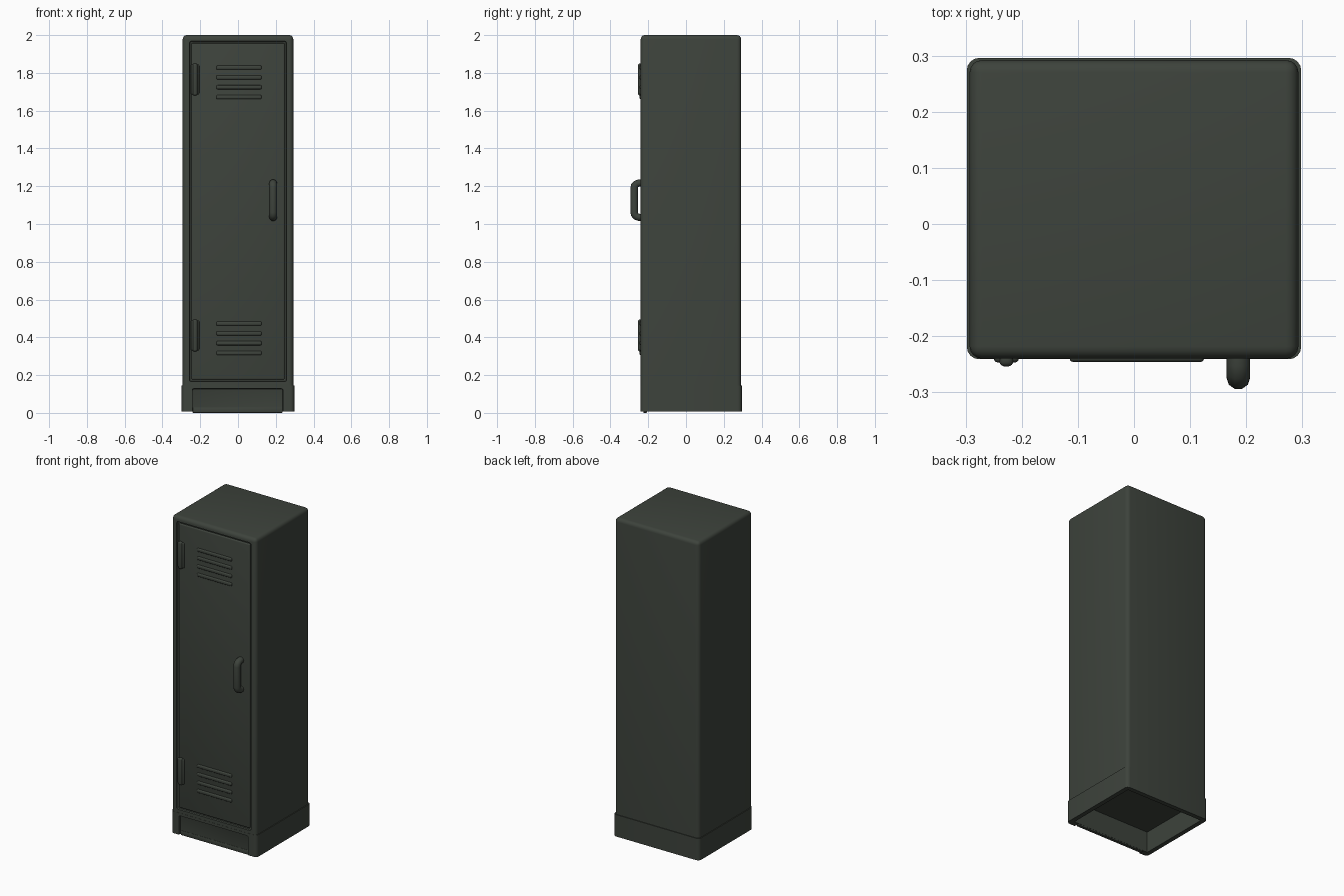
import bpy, bmesh, math
from mathutils import Vector

if "Cube" in bpy.data.objects:
    bpy.data.objects.remove(bpy.data.objects["Cube"])

steel = bpy.data.materials.new("dark green steel")
steel.diffuse_color = (0.047, 0.056, 0.045, 1)
steel.use_nodes = True
steel.node_tree.nodes["Principled BSDF"].inputs["Base Color"].default_value = steel.diffuse_color


def box(name, lo, hi, bevel=0.0, segs=3, edge_rule=None):
    """Box between two corners, optionally with rounded edges."""
    bm = bmesh.new()
    bmesh.ops.create_cube(bm, size=1)
    lo, hi = Vector(lo), Vector(hi)
    for v in bm.verts:
        v.co = Vector([(lo[i] + hi[i]) / 2 + v.co[i] * (hi[i] - lo[i]) for i in range(3)])
    if bevel:
        edges = [e for e in bm.edges if edge_rule is None or edge_rule(e)]
        bmesh.ops.bevel(bm, geom=edges, offset=bevel, segments=segs, profile=0.5, affect='EDGES')
    me = bpy.data.meshes.new(name)
    bm.to_mesh(me)
    bm.free()
    me.materials.append(steel)
    ob = bpy.data.objects.new(name, me)
    bpy.context.collection.objects.link(ob)
    return ob


def smooth(ob, angle=40):
    bpy.ops.object.select_all(action='DESELECT')
    ob.select_set(True)
    bpy.context.view_layer.objects.active = ob
    bpy.ops.object.shade_smooth_by_angle(angle=math.radians(angle))


def cut(ob, cutter):
    """Subtract the cutter and remove it."""
    mod = ob.modifiers.new("cut", 'BOOLEAN')
    mod.operation = 'DIFFERENCE'
    mod.solver = 'EXACT'
    mod.object = cutter
    cutter.hide_render = True
    bpy.ops.object.select_all(action='DESELECT')
    bpy.context.view_layer.objects.active = ob
    ob.select_set(True)
    bpy.ops.object.modifier_apply(modifier=mod.name)
    bpy.data.objects.remove(cutter)


# Cabinet shell: rounded everywhere except around the base
cabinet = box("cabinet", (-0.293, -0.24, 0.14), (0.293, 0.292, 2.0), 0.022, 4,
              lambda e: max(v.co.z for v in e.verts) > 1)
cut(cabinet, box("door_recess", (-0.258, -0.3, 0.165), (0.258, -0.228, 1.968), 0.01, 2))
smooth(cabinet)

# Hollow plinth, open underneath, with a recessed kick plate in front
plinth = box("plinth", (-0.298, -0.241, 0.008), (0.298, 0.296, 0.145), 0.022, 4,
             lambda e: abs(e.verts[0].co.z - e.verts[1].co.z) > 0.1)
cut(plinth, box("plinth_cavity", (-0.27, -0.205, -0.1), (0.27, 0.268, 0.14)))
cut(plinth, box("kick_recess", (-0.242, -0.3, -0.1), (0.238, -0.224, 0.128), 0.008, 2))
smooth(plinth)
smooth(box("kick_lip", (-0.24, -0.226, 0.0), (0.236, -0.206, 0.03), 0.004, 2))

# Door sits in the recess, leaving a narrow groove
smooth(box("door", (-0.247, -0.238, 0.176), (0.247, -0.222, 1.957), 0.007, 3))

# Louvres and hinges, upper and lower
for label, zc, zh in (("upper", 1.75, 1.765), ("lower", 0.395, 0.41)):
    for i in range(4):
        z = zc + (1.5 - i) * 0.052
        smooth(box(f"{label}_louvre_{i + 1}", (-0.115, -0.246, z - 0.011),
                   (0.125, -0.23, z + 0.011), 0.007, 3))
    smooth(box(f"{label}_hinge_plate", (-0.25, -0.247, zh - 0.08), (-0.205, -0.225, zh + 0.08), 0.008, 3))
    smooth(box(f"{label}_hinge_knuckle", (-0.24, -0.254, zh - 0.085), (-0.215, -0.23, zh + 0.085), 0.01, 4))

# Handle: rounded bracket bent from a bar
cu = bpy.data.curves.new("handle", 'CURVE')
cu.dimensions = '3D'
cu.bevel_depth = 0.021
cu.bevel_resolution = 3
cu.use_fill_caps = True
sp = cu.splines.new('POLY')
top = [(-0.225, 1.218), (-0.25, 1.218), (-0.264, 1.213), (-0.272, 1.203), (-0.274, 1.19)]
path = top + [(y, 2 * 1.126 - z) for y, z in reversed(top)]
sp.points.add(len(path) - 1)
for p, (y, z) in zip(sp.points, path):
    p.co = (0.186, y, z, 1)
handle = bpy.data.objects.new("handle", cu)
bpy.context.collection.objects.link(handle)
cu.materials.append(steel)
bpy.ops.object.select_all(action='DESELECT')
handle.select_set(True)
bpy.context.view_layer.objects.active = handle
bpy.ops.object.convert(target='MESH')
handle = bpy.context.view_layer.objects.active
# Slim the two feet of the bar in height
for v in handle.data.vertices:
    if v.co.z > 1.19:
        v.co.z = 1.19 + (v.co.z - 1.19) * 0.95
    elif v.co.z < 1.062:
        v.co.z = 1.062 + (v.co.z - 1.062) * 0.95
smooth(handle, 60)
